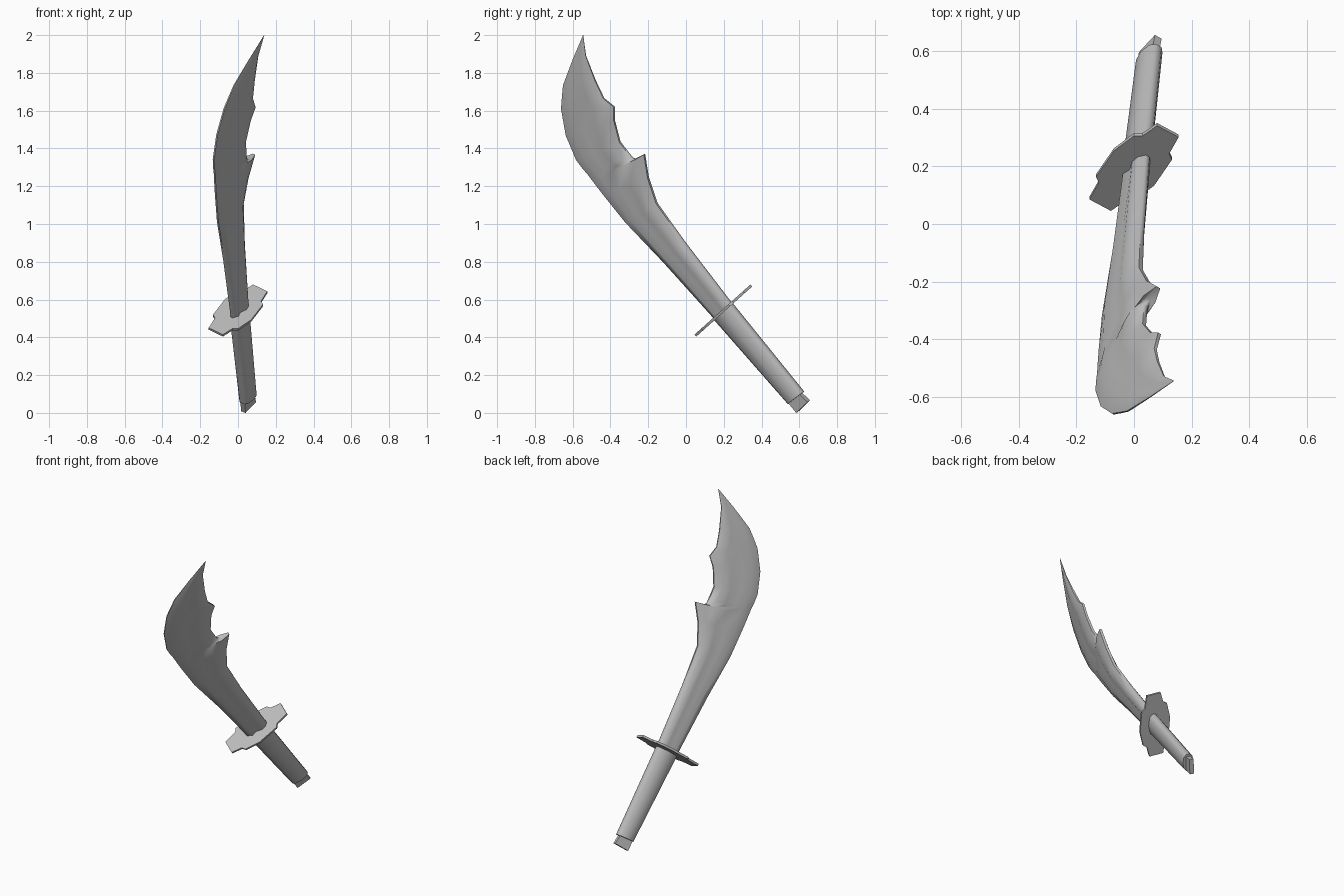
import bpy
import math
from mathutils import Vector

cube = bpy.data.objects.get("Cube")
if cube:
    bpy.data.objects.remove(cube, do_unlink=True)

steel = bpy.data.materials.new("grey_steel")
steel.use_nodes = True
GREY = (0.5, 0.5, 0.5, 1)
steel.diffuse_color = GREY
steel.node_tree.nodes["Principled BSDF"].inputs["Base Color"].default_value = GREY

# The whole sword lies in one leaning plane
LEAN_Y, LEAN_Z, OFFSET = 0.566, 0.377, -0.307
NORMAL = Vector((1, -LEAN_Y, -LEAN_Z)).normalized()


def on_plane(p):
    y, z = p
    return Vector((LEAN_Y * y + LEAN_Z * z + OFFSET, y, z))


def make_object(name, verts, faces, angle):
    mesh = bpy.data.meshes.new(name)
    mesh.from_pydata(verts, [], faces)
    mesh.materials.append(steel)
    obj = bpy.data.objects.new(name, mesh)
    bpy.context.collection.objects.link(obj)
    bpy.ops.object.select_all(action="DESELECT")
    obj.select_set(True)
    bpy.context.view_layer.objects.active = obj
    bpy.ops.object.mode_set(mode="EDIT")
    bpy.ops.mesh.select_all(action="SELECT")
    bpy.ops.mesh.normals_make_consistent(inside=False)
    bpy.ops.object.mode_set(mode="OBJECT")
    bpy.ops.object.shade_smooth_by_angle(angle=math.radians(angle))
    return obj


def loft(name, stations, section, angle):
    """Stations are (edge point, back point, thickness factor)."""
    verts, faces = [], []
    n = 2 * len(section)
    for edge, back, thick in stations:
        a, b = on_plane(edge), on_plane(back)
        ring = [a.lerp(b, u) + NORMAL * h * thick for u, h in section]
        ring += [a.lerp(b, u) - NORMAL * h * thick for u, h in reversed(section)]
        verts += ring
    for s in range(len(stations) - 1):
        for i in range(n):
            j = (i + 1) % n
            faces.append((s * n + i, s * n + j, (s + 1) * n + j, (s + 1) * n + i))
    last = (len(stations) - 1) * n
    faces += [tuple(range(n)), tuple(range(last, last + n))]
    return make_object(name, verts, faces, angle)


# Blade: bevelled cutting edge, shallow fuller, rounded spine with two barbs
blade_section = [(0, 0.005), (0.2, 0.025), (0.4, 0.016), (0.65, 0.03),
                 (0.85, 0.026), (1, 0.008)]
loft("blade", [
    ((0.15, 0.50), (0.24, 0.58), 1),
    ((-0.12, 0.80), (-0.005, 0.90), 1),
    ((-0.32, 1.01), (-0.155, 1.11), 1),
    ((-0.44, 1.16), (-0.20, 1.245), 1),
    ((-0.49, 1.225), (-0.22, 1.37), 0.95),
    ((-0.52, 1.265), (-0.26, 1.34), 0.95),
    ((-0.55, 1.30), (-0.285, 1.35), 0.95),
    ((-0.58, 1.34), (-0.35, 1.435), 0.9),
    ((-0.635, 1.47), (-0.38, 1.55), 0.85),
    ((-0.66, 1.61), (-0.38, 1.62), 0.75),
    ((-0.655, 1.68), (-0.435, 1.665), 0.7),
    ((-0.65, 1.735), (-0.48, 1.76), 0.6),
    ((-0.60, 1.87), (-0.53, 1.89), 0.3),
    ((-0.546, 1.998), (-0.544, 2.0), 0.03),
], blade_section, 60)

# Grip: rounded bar below the guard
grip_section = [(0, 0.012), (0.15, 0.028), (0.5, 0.036), (0.85, 0.028), (1, 0.012)]
loft("grip", [
    ((0.545, 0.05), (0.62, 0.11), 1),
    ((0.15, 0.50), (0.24, 0.58), 1),
], grip_section, 60)

# Tang: flat block sticking out of the grip
loft("tang", [
    ((0.59, 0.004), (0.65, 0.062), 1),
    ((0.54, 0.065), (0.59, 0.12), 1),
], [(0, 0.014), (1, 0.014)], 30)

# Guard: notched plate, each half the mirror of the other through its centre
half = [(-0.155, -0.108), (-0.08, -0.148), (-0.03, -0.113), (0, -0.113),
        (0.07, -0.06), (0.132, 0.03), (0.122, 0.05)]
outline = half + [(-x, -y) for x, y in half]
slope = 0.895
centre = Vector((0, 0.198, 0.542))
axis = Vector((0, -slope, 1)).normalized() * 0.007
flat = [centre + Vector((x, y, slope * y)) for x, y in outline]
count = len(flat)
guard_faces = [tuple(range(count)), tuple(range(count, 2 * count))]
guard_faces += [(i, (i + 1) % count, (i + 1) % count + count, i + count)
                for i in range(count)]
make_object("guard", [p + axis for p in flat] + [p - axis for p in flat],
            guard_faces, 30)
